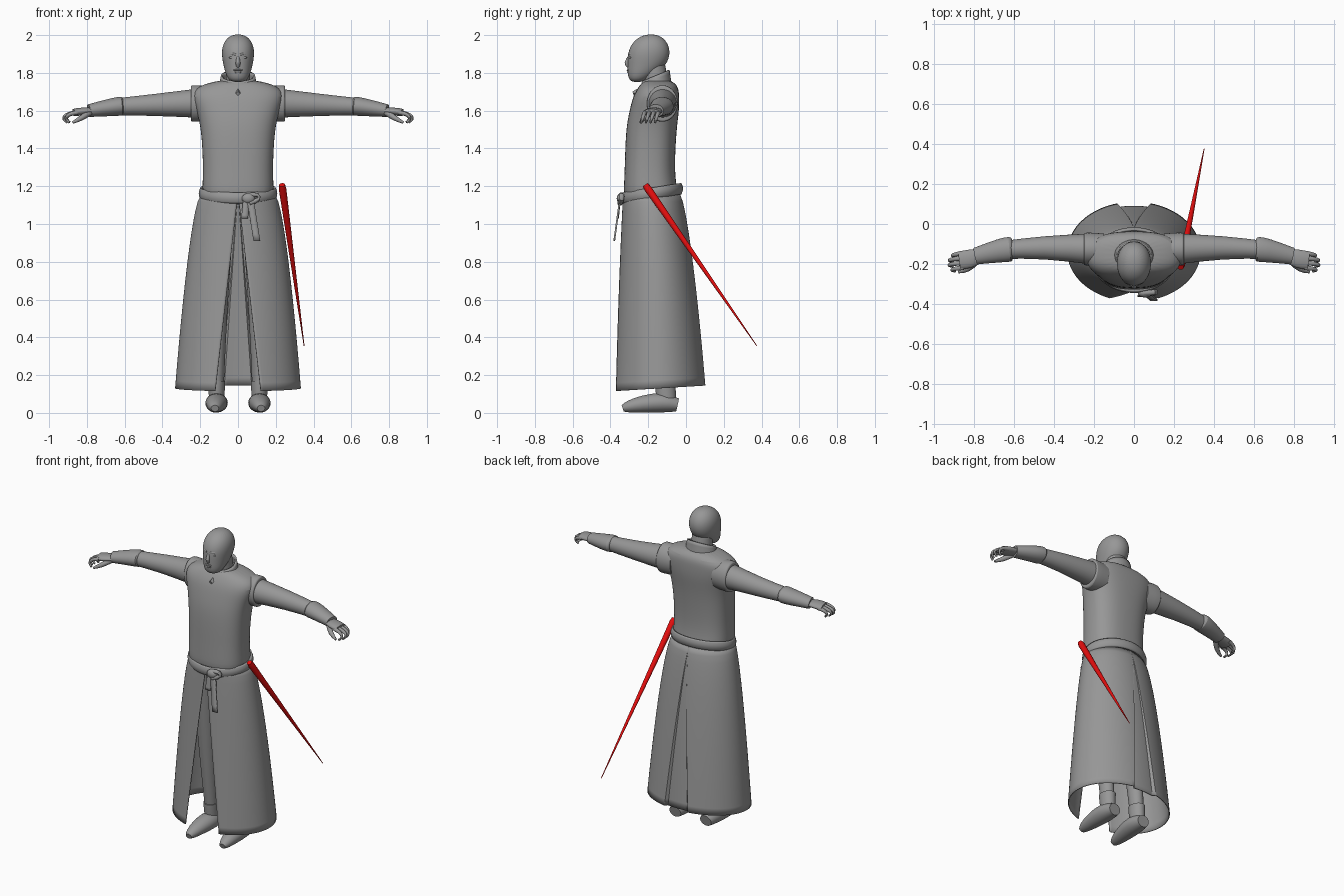
import bpy, bmesh
from math import sin, cos, pi, asin, copysign, radians
from mathutils import Vector

if "Cube" in bpy.data.objects:
    bpy.data.objects.remove(bpy.data.objects["Cube"], do_unlink=True)


def material(name, red, green, blue):
    made = bpy.data.materials.new(name)
    made.use_nodes = True
    colour = (red, green, blue, 1)
    made.diffuse_color = colour
    made.node_tree.nodes["Principled BSDF"].inputs["Base Color"].default_value = colour
    return made


GREY = material("plain grey", .31, .31, .31)
RED = material("glowing red", .9, .005, .005)


def finish(name, bm, mat=GREY, subsurf=0, thick=0):
    """Turn a bmesh into a smooth-shaded object."""
    bmesh.ops.recalc_face_normals(bm, faces=bm.faces)
    mesh = bpy.data.meshes.new(name)
    bm.to_mesh(mesh)
    bm.free()
    mesh.materials.append(mat)
    part = bpy.data.objects.new(name, mesh)
    bpy.context.collection.objects.link(part)
    if thick:
        solidify = part.modifiers.new("thickness", "SOLIDIFY")
        solidify.thickness = thick
        solidify.offset = 0
    if subsurf:
        part.modifiers.new("smooth", "SUBSURF").levels = subsurf
    bpy.ops.object.select_all(action="DESELECT")
    part.select_set(True)
    bpy.context.view_layer.objects.active = part
    bpy.ops.object.shade_smooth_by_angle(angle=radians(45))


def skin(bm, rings):
    """Join neighbouring rings of vertices and cap both ends."""
    for lower, upper in zip(rings, rings[1:]):
        for i in range(len(lower)):
            bm.faces.new((lower[i - 1], lower[i], upper[i], upper[i - 1]))
    return [bm.faces.new(rings[0]), bm.faces.new(rings[-1])]


def rounded(value, power):
    return abs(value) ** (2 / power) * (1 if value > 0 else -1)


def body(name, rows, power, sides=24):
    """Upright loft through rows of (height, half width, front, back)."""
    bm = bmesh.new()
    turns = [2 * pi * k / sides for k in range(sides)]
    skin(bm, [[bm.verts.new((wide * rounded(sin(t), power),
                             (front + back) / 2 + (front - back) / 2 * rounded(cos(t), power),
                             height)) for t in turns]
              for height, wide, front, back in rows])
    finish(name, bm, subsurf=2)


def tube(name, points, radii, flat=1, mat=GREY, side=1, sides=16, subsurf=1, depth=(0, 1, 0)):
    """Tapered tube along points; flat scales it across the depth axis."""
    path = [Vector((x * side, y, z)) for x, y, z in points]
    last = len(path) - 1
    bm = bmesh.new()
    crease = bm.edges.layers.float.new("crease_edge")
    turns = [2 * pi * k / sides for k in range(sides)]
    rings = []
    for i, (centre, radius) in enumerate(zip(path, radii)):
        along = (path[min(i + 1, last)] - path[max(i - 1, 0)]).normalized()
        across = along.cross(Vector(depth)).normalized()
        deep = along.cross(across)
        rings.append([bm.verts.new(centre + radius * (flat * cos(t) * across + sin(t) * deep))
                      for t in turns])
    for cap in skin(bm, rings):
        for edge in cap.edges:
            edge[crease] = 1
    finish(name, bm, mat, subsurf)


def sheet(name, shape, columns, rows, thick, closed=False):
    """Grid surface from shape(u, v), given a thickness."""
    count = columns if closed else columns + 1
    bm = bmesh.new()
    grid = [[bm.verts.new(shape(i / columns, j / rows)) for i in range(count)]
            for j in range(rows + 1)]
    for lower, upper in zip(grid, grid[1:]):
        for i in range(columns):
            k = (i + 1) % count
            bm.faces.new((lower[i], lower[k], upper[k], upper[i]))
    finish(name, bm, thick=thick)


def ball(name, centre, size, side=1):
    bm = bmesh.new()
    bmesh.ops.create_uvsphere(bm, u_segments=16, v_segments=10, radius=1)
    x, y, z = centre
    for vert in bm.verts:
        vert.co = Vector((x * side, y, z)) + vert.co * Vector(size)
    finish(name, bm)


# Tunic and head
body("tunic", [(1.1, .19, -.33, -.03), (1.2, .19, -.33, -.05), (1.3, .185, -.325, -.06),
               (1.5, .195, -.32, -.05), (1.6, .22, -.3, -.035), (1.68, .25, -.28, -.035),
               (1.73, .22, -.25, -.04), (1.765, .09, -.22, -.08)], power=2.5)
body("head", [(1.75, .035, -.29, -.23), (1.78, .062, -.31, -.18), (1.84, .078, -.31, -.1),
              (1.91, .09, -.31, -.08), (1.97, .075, -.28, -.1), (2.005, .03, -.22, -.15)],
     power=2.1)
tube("neck", [(0, -.15, 1.68), (0, -.175, 1.86)], [.07, .062])
tube("nose", [(0, -.3, 1.89), (0, -.318, 1.85), (0, -.305, 1.835)], [.006, .015, .01])
ball("upper_lip", (0, -.304, 1.815), (.024, .01, .006))
ball("lower_lip", (0, -.302, 1.804), (.02, .01, .007))


# Standing collar, low at the throat and high at the nape
def collar(u, v):
    turn = 2 * pi * u
    dip = .03 * (1 + cos(turn)) / 2
    shrink = 1 - .15 * v
    return (.1 * shrink * sin(turn), -.16 - .08 * shrink * cos(turn),
            1.735 - dip + v * (.08 - dip))


sheet("collar", collar, 40, 4, thick=.01, closed=True)
tube("collar_clasp", [(0, -.25, 1.7), (0, -.28, 1.69)], [.018, .012], sides=4, subsurf=0,
     depth=(0, 0, 1))


# Skirt, open at the front with a sunken tapering pleat at the back
def skirt(u, v):
    wide = .19 + .14 * v ** .6
    front = -.33 - .055 * v
    back = -.035 + .143 * v ** .7
    opening = asin(.12 * v / wide)
    pleat = asin(.085 * v / wide)
    away = abs(2 * u - 1)
    if away < .1:
        swing = pleat * away / .1
    else:
        swing = pleat + (pi - opening - pleat) * (away - .1) / .9
    turn = pi + copysign(swing, u - .5)
    fold = .02 * v if away < .095 else 0
    depth = (back - front) / 2
    return (wide * sin(turn), front + depth - (depth - fold) * cos(turn),
            1.16 - 1.03 * v - .015 * v * cos(turn))


sheet("skirt", skirt, 120, 24, thick=.006)


# Belt, dipping at the front, with its knot and hanging ends
def belt(u, v):
    turn = 2 * pi * u
    bulge = .008 * sin(pi * v)
    return ((.194 + bulge) * sin(turn), -.18 - (.15 + bulge) * cos(turn),
            1.135 + .055 * v - .025 * cos(turn))


sheet("belt", belt, 56, 6, thick=.012, closed=True)
ball("belt_knot", (.055, -.345, 1.135), (.035, .022, .028))
tube("belt_loop", [(.05, -.345, 1.15), (.11, -.34, 1.16), (.12, -.34, 1.13),
                   (.06, -.35, 1.11)], [.014] * 4)


def belt_end(name, top, bottom):
    start, stop = Vector(top), Vector(bottom)
    half = Vector((.018, 0, 0))
    sheet(name, lambda u, v: start.lerp(stop, v) + half * (2 * u - 1), 2, 6, thick=.009)


belt_end("long_belt_end", (.065, -.35, 1.13), (.1, -.38, .91))
belt_end("short_belt_end", (.045, -.35, 1.13), (.035, -.36, 1.03))

# Tapering blade at the left hip
tube("blade", [(.233, -.215, 1.207), (.236, -.2, 1.185), (.35, .375, .355)],
     [.016, .02, .002], mat=RED, sides=12, subsurf=0)

# Joints on the left side, mirrored to the right
SHOULDER, ELBOW, WRIST = (.2, -.125, 1.64), (.45, -.115, 1.63), (.66, -.13, 1.62)
CUFF_END, KNUCKLES = (.79, -.16, 1.6), (.87, -.182, 1.59)
HIP, KNEE, ANKLE = (.1, -.18, 1.1), (.112, -.15, .55), (.113, -.11, .14)

for side, tag in ((1, "left_"), (-1, "right_")):
    # Face details
    ball(tag + "eye", (.032, -.291, 1.881), (.015, .01, .007), side)
    tube(tag + "brow", [(.012, -.303, 1.897), (.035, -.293, 1.902), (.057, -.272, 1.896)],
         [.006, .007, .004], side=side)

    # Arm
    tube(tag + "shoulder_cap", [(x, -.125, 1.638) for x in (.15, .2, .249, .25)],
         [.078, .082, .084, .075], flat=1.18, side=side, sides=24)
    tube(tag + "sleeve", [SHOULDER, ELBOW, WRIST], [.08, .058, .045], side=side)
    tube(tag + "cuff", [(.609, -.125, 1.625), (.61, -.125, 1.625), WRIST, CUFF_END],
         [.05, .066, .062, .043], flat=.8, side=side)

    # Hand with curled fingers
    tube(tag + "palm", [(.76, -.155, 1.6), (.82, -.175, 1.597), KNUCKLES], [.034, .05, .045],
         flat=.45, side=side)
    for i, finger in enumerate(("little", "ring", "middle", "index")):
        reach = .06 + .02 * sin(i)
        curl = [.6 * k for k in range(5)]
        tube(tag + finger + "_finger",
             [(.85 + reach * sin(a), -.145 - .024 * i - .008 * a, 1.56 + .03 * cos(a))
              for a in curl], [.014 - .003 * a for a in curl], side=side, sides=8)
    tube(tag + "thumb", [(.785, -.185, 1.59), (.83, -.23, 1.56), (.875, -.24, 1.537)],
         [.018, .017, .007], side=side, sides=8)

    # Leg and boot
    tube(tag + "leg", [HIP, KNEE, ANKLE], [.1, .065, .046], flat=.85, side=side)
    tube(tag + "boot_shaft", [(.113, -.1, .03), ANKLE, (.113, -.11, .168)],
         [.05, .056, .058], flat=.8, side=side)
    tube(tag + "boot_foot", [(.11, -.045, .042), (.112, -.12, .058), (.118, -.24, .046),
                             (.122, -.31, .032), (.122, -.335, .024)],
         [.036, .058, .046, .032, .018], flat=1.15, side=side, depth=(0, 0, 1))
